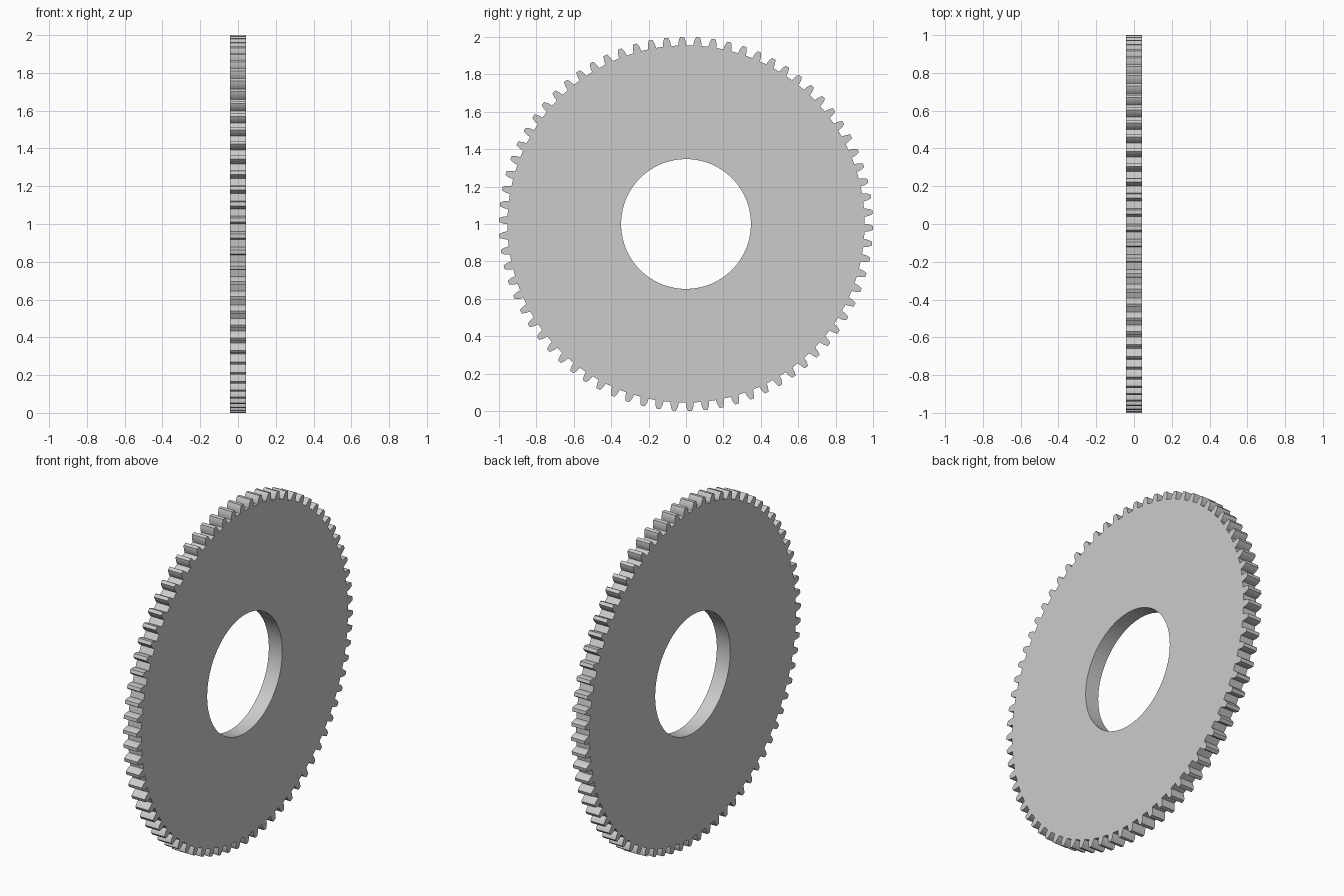
import bpy, bmesh
from math import pi, sin, cos

if "Cube" in bpy.data.objects:
    bpy.data.objects.remove(bpy.data.objects["Cube"])

TEETH = 74
PITCH = 2 * pi / TEETH
PHASE = -PITCH / 4
HALF_T = 0.0435
BORE = 0.347
# one tooth: (radius, half angle as a fraction of the pitch), root to tip
FLANK = [(0.955, 0.26), (0.967, 0.25), (0.979, 0.22), (0.990, 0.175), (1.0, 0.115)]

# outline of the gear and matching points on the bore
outline = []
for i in range(TEETH):
    a = PHASE + i * PITCH
    outline += [(r, a - f * PITCH) for r, f in FLANK]
    outline += [(r, a + f * PITCH) for r, f in reversed(FLANK)]

bm = bmesh.new()


def ring(points, x):
    return [bm.verts.new((x, r * cos(a), 1 + r * sin(a))) for r, a in points]


bore = [(BORE, a) for r, a in outline]
loops = [ring(outline, -HALF_T), ring(outline, HALF_T),
         ring(bore, HALF_T), ring(bore, -HALF_T)]

# teeth and rim, right face, bore wall, left face
n = len(outline)
for k in range(4):
    p, q = loops[k], loops[(k + 1) % 4]
    for i in range(n):
        j = (i + 1) % n
        bm.faces.new((p[i], p[j], q[j], q[i]))
bmesh.ops.recalc_face_normals(bm, faces=bm.faces[:])

mesh = bpy.data.meshes.new("gear_wheel")
bm.to_mesh(mesh)
bm.free()
gear = bpy.data.objects.new("gear_wheel", mesh)
bpy.context.collection.objects.link(gear)
bpy.context.view_layer.objects.active = gear
gear.select_set(True)
bpy.ops.object.shade_smooth_by_angle(angle=0.17)
